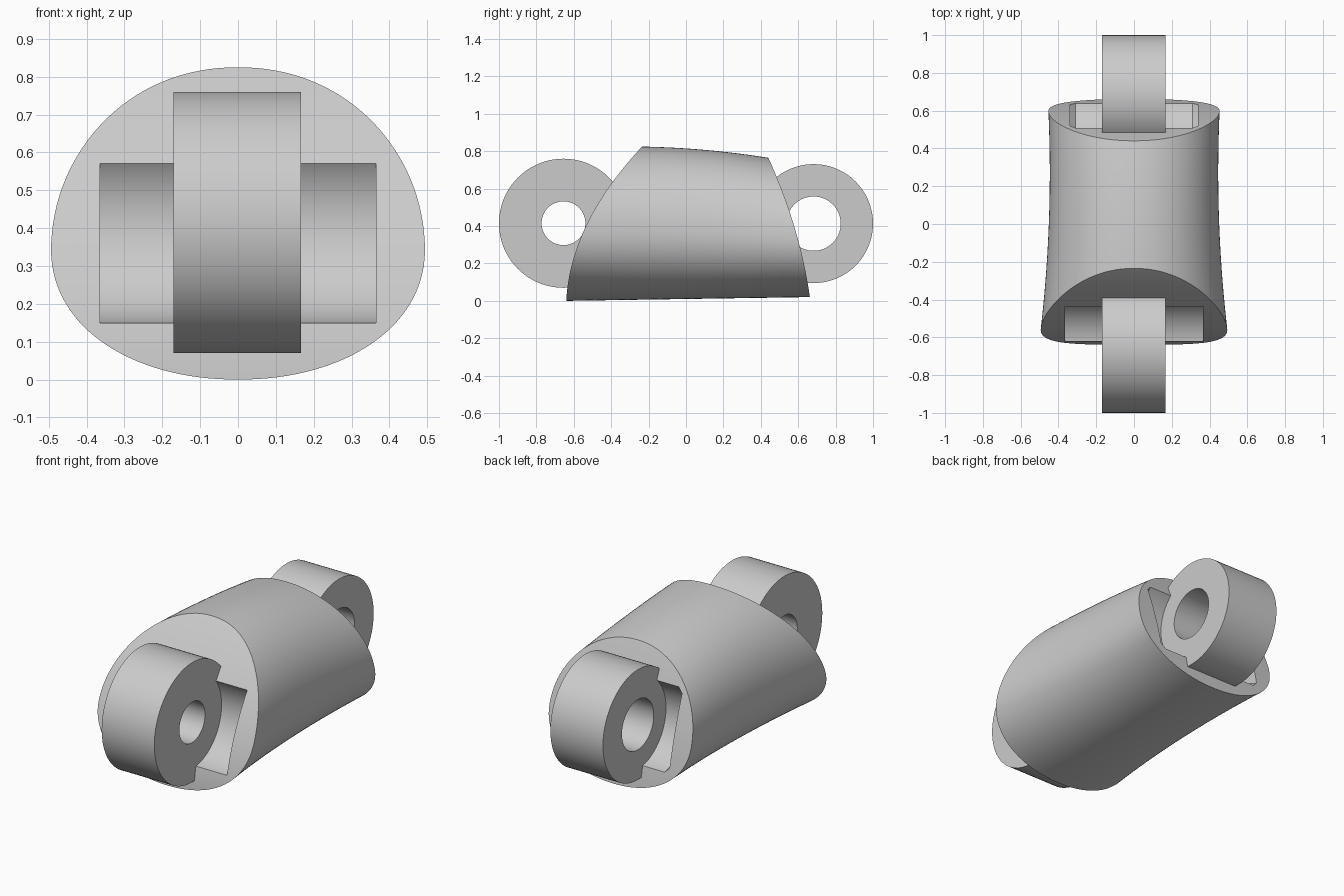
import bpy, bmesh, math
from mathutils import Vector, Matrix

if "Cube" in bpy.data.objects:
    bpy.data.objects.remove(bpy.data.objects["Cube"], do_unlink=True)

grey = bpy.data.materials.new("light grey")
grey.use_nodes = True
COLOUR = (0.6, 0.6, 0.6, 1)
grey.diffuse_color = COLOUR
grey.node_tree.nodes["Principled BSDF"].inputs["Base Color"].default_value = COLOUR


def make_object(name, bm):
    bmesh.ops.remove_doubles(bm, verts=bm.verts, dist=1e-5)
    bmesh.ops.recalc_face_normals(bm, faces=bm.faces)
    mesh = bpy.data.meshes.new(name)
    bm.to_mesh(mesh)
    bm.free()
    mesh.materials.append(grey)
    obj = bpy.data.objects.new(name, mesh)
    bpy.context.collection.objects.link(obj)
    return obj


def smooth(obj):
    bpy.ops.object.select_all(action='DESELECT')
    obj.select_set(True)
    bpy.context.view_layer.objects.active = obj
    bpy.ops.object.shade_smooth_by_angle(angle=math.radians(30))


def lathe(name, profile, y, z, closed, steps=96):
    """Spin (x, radius) points about an axis parallel to x."""
    bm = bmesh.new()
    verts = [bm.verts.new((x, 0, r)) for x, r in profile]
    edges = [bm.edges.new(p) for p in zip(verts, verts[1:])]
    if closed:
        edges.append(bm.edges.new((verts[-1], verts[0])))
    bmesh.ops.spin(bm, geom=verts + edges, cent=(0, 0, 0), axis=(1, 0, 0),
                   angle=math.tau, steps=steps, use_merge=False)
    bm.transform(Matrix.Translation((0, y, z)))
    return make_object(name, bm)


# Body: rounded section swept along y, ending in curved faces
def front_y(z):
    return -0.64 + 0.048 * z + 0.537 * z * z


def back_y(z):
    return 0.665 - 0.133 * z - 0.21 * z * z


def section(angle, y):
    top = 0.815 - 0.067 * y - 0.106 * y * y
    bottom = 0.01 + 0.0155 * y
    width = 0.451 - 0.038 * y + 0.07 * y * y
    middle = bottom + 0.44 * (top - bottom)
    c, s = math.cos(angle), math.sin(angle)
    power = 2 / 2.1
    height = top - middle if s > 0 else middle - bottom
    x = math.copysign(width * abs(c) ** power, c)
    return x, middle + math.copysign(height * abs(s) ** power, s)


def body_point(angle, u):
    x = y = 0
    z = 0.4
    for _ in range(6):
        y = front_y(z) * (1 - u) + back_y(z) * u
        x, z = section(angle, y)
    return Vector((x, y, z))


SIDES, RINGS = 128, 20
bm = bmesh.new()
rings = [[bm.verts.new(body_point(math.tau * i / SIDES - math.pi / 2, k / RINGS))
          for i in range(SIDES)] for k in range(RINGS + 1)]
for a, b in zip(rings, rings[1:]):
    for i in range(SIDES):
        j = (i + 1) % SIDES
        bm.faces.new((a[i], a[j], b[j], b[i]))
for ring in (rings[0], rings[-1]):
    for i in range(SIDES // 2):
        strip = [ring[i], ring[i + 1], ring[-i - 1], ring[-i]]
        bm.faces.new(list(dict.fromkeys(strip)))
body = make_object("body", bm)

# Round pockets beside each hinge ring, the back one with chamfered corners
FRONT, BACK = (-0.655, 0.415), (0.682, 0.413)
pockets = [
    lathe("front_pocket", [(-0.365, 0), (-0.365, 0.268), (0.365, 0.268), (0.365, 0)],
          *FRONT, False),
    lathe("back_pocket", [(-0.338, 0), (-0.338, 0.23), (-0.31, 0.257),
                          (0.31, 0.257), (0.338, 0.23), (0.338, 0)], *BACK, False),
]
bpy.context.view_layer.objects.active = body
for pocket in pockets:
    pocket.hide_render = True
    cut = body.modifiers.new("cut", 'BOOLEAN')
    cut.operation = 'DIFFERENCE'
    cut.solver = 'EXACT'
    cut.object = pocket
    bpy.ops.object.modifier_apply(modifier=cut.name)
    bpy.data.objects.remove(pocket, do_unlink=True)
smooth(body)

# Hinge rings
for name, centre, inner, outer in (("front_hinge_ring", FRONT, 0.117, 0.345),
                                   ("back_hinge_ring", BACK, 0.145, 0.318)):
    smooth(lathe(name, [(-0.17, inner), (-0.17, outer), (0.166, outer), (0.166, inner)],
                 *centre, True))
